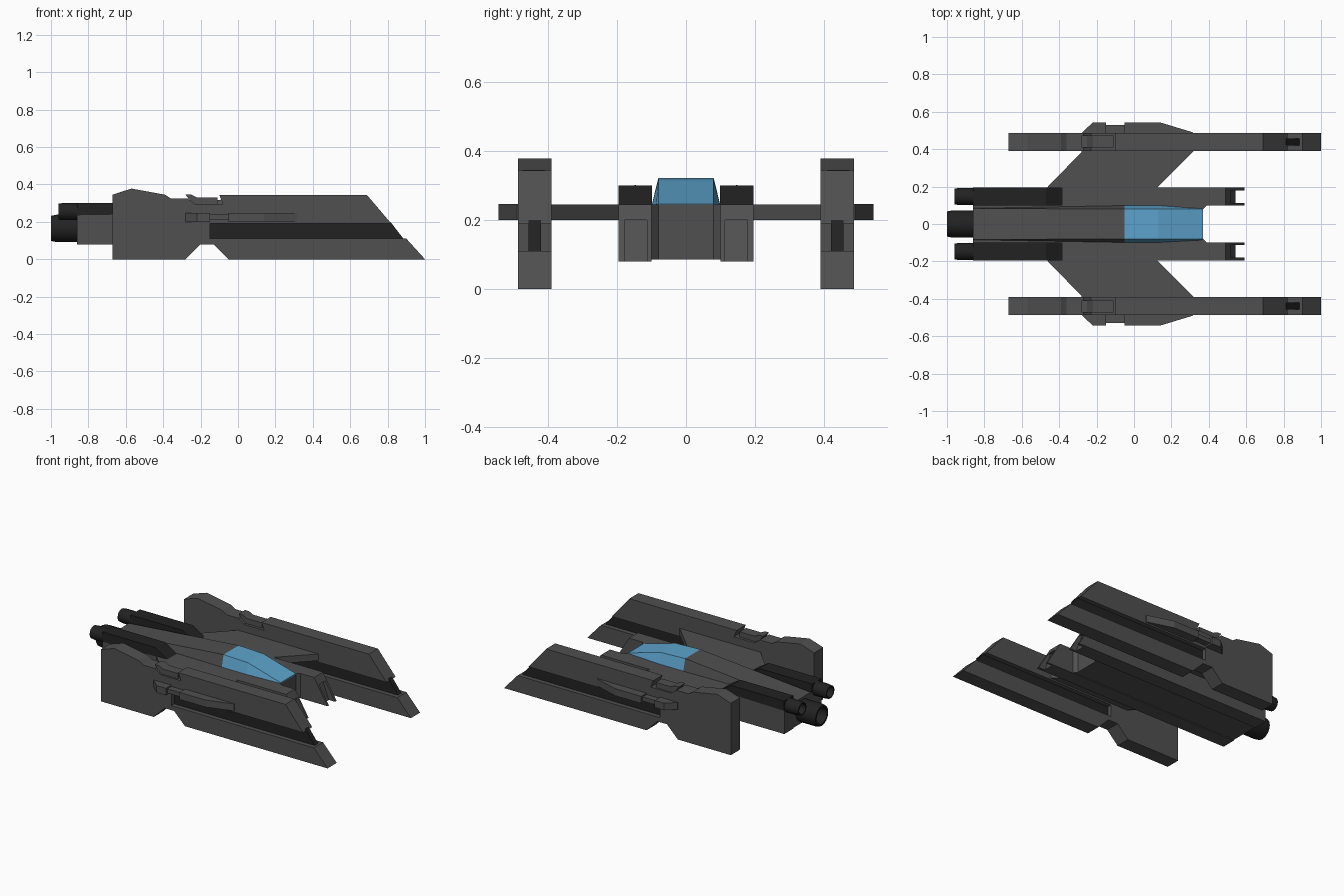
import bpy, bmesh, math
from mathutils import Matrix

if "Cube" in bpy.data.objects:
    bpy.data.objects.remove(bpy.data.objects["Cube"])


def material(name, rgb):
    m = bpy.data.materials.new(name)
    m.diffuse_color = (*rgb, 1)
    m.use_nodes = True
    m.node_tree.nodes["Principled BSDF"].inputs["Base Color"].default_value = m.diffuse_color
    return m


GREY = material("hull_grey", (0.08, 0.08, 0.08))
DARK = material("dark_metal", (0.016, 0.016, 0.016))
BLUE = material("canopy_blue", (0.11, 0.37, 0.61))


def finish(name, bm, mat):
    bmesh.ops.recalc_face_normals(bm, faces=bm.faces)
    me = bpy.data.meshes.new(name)
    bm.to_mesh(me)
    bm.free()
    me.materials.append(mat)
    ob = bpy.data.objects.new(name, me)
    bpy.context.collection.objects.link(ob)
    return ob


def loft(name, rings, mat):
    """Solid joining two rings that have equal point counts."""
    bm = bmesh.new()
    a, b = [[bm.verts.new(p) for p in r] for r in rings]
    n = len(a)
    bm.faces.new(a)
    bm.faces.new(b)
    for i in range(n):
        j = (i + 1) % n
        bm.faces.new((a[i], a[j], b[j], b[i]))
    return finish(name, bm, mat)


def side_prism(name, pts, y0, y1, mat):
    return loft(name, [[(x, y, z) for x, z in pts] for y in (y0, y1)], mat)


def plan_prism(name, pts, z0, z1, s, mat):
    return loft(name, [[(x, s * y, z) for x, y in pts] for z in (z0, z1)], mat)


def nozzle(name, x0, x1, y, z, r, mat, seg=16):
    """Hollow tube along x, open at the rear, lathed from a small profile."""
    prof = [(x1, 0), (x1, r), (x0 + 0.03, r), (x0, r * 0.92),
            (x0, r * 0.75), (x0 + 0.07, r * 0.65), (x0 + 0.07, 0)]
    bm = bmesh.new()
    vs = [bm.verts.new((px, y + pr, z)) for px, pr in prof]
    es = [bm.edges.new(e) for e in zip(vs, vs[1:])]
    bmesh.ops.spin(bm, geom=vs + es, cent=(0, y, z), axis=(1, 0, 0),
                   angle=2 * math.pi, steps=seg)
    bmesh.ops.remove_doubles(bm, verts=bm.verts, dist=1e-4)
    ob = finish(name, bm, mat)
    for p in ob.data.polygons:
        p.use_smooth = abs(p.normal.x) < 0.2
    return ob


# Fuselage with slightly dished nose
plan_prism("fuselage", [(-0.86, -0.1), (0.39, -0.1), (0.37, -0.08),
                        (0.37, 0.08), (0.39, 0.1), (-0.86, 0.1)],
           0.085, 0.245, 1, GREY)


def section(x, base, top, z):
    return [(x, -base, 0.24), (x, base, 0.24), (x, top, z), (x, -top, z)]


# Spine behind the canopy, and canopy in two facets
loft("spine", [section(-0.86, 0.085, 0.083, 0.252),
               section(-0.05, 0.1, 0.08, 0.322)], GREY)
loft("canopy_rear", [section(-0.05, 0.1, 0.08, 0.322),
                     section(0.13, 0.1, 0.08, 0.315)], BLUE)
loft("canopy_front", [section(0.13, 0.1, 0.08, 0.315),
                      section(0.37, 0.087, 0.08, 0.247)], BLUE)
nozzle("main_thruster", -1.0, -0.84, 0, 0.165, 0.073, DARK)

for s, tag in ((1, "left"), (-1, "right")):
    # Inner nacelle with notched, raked intake
    nac = side_prism("nacelle_" + tag, [(-0.86, 0.08), (0.59, 0.08),
                                        (0.49, 0.245), (-0.86, 0.245)],
                     s * 0.1, s * 0.195, GREY)
    cut = side_prism("intake_cutter", [(0.5, 0.2), (0.7, 0.2), (0.7, 0.05), (0.555, 0.05)],
                     s * 0.113, s * 0.178, GREY)
    cut.hide_render = True
    mod = nac.modifiers.new("intake", 'BOOLEAN')
    mod.operation = 'DIFFERENCE'
    mod.solver = 'EXACT'
    mod.object = cut
    bpy.context.view_layer.objects.active = nac
    bpy.ops.object.modifier_apply(modifier=mod.name)
    bpy.data.objects.remove(cut)

    # Upper engine housing and exhaust
    side_prism("engine_housing_" + tag, [(-0.86, 0.235), (-0.38, 0.243),
                                         (-0.47, 0.3), (-0.86, 0.3)],
               s * 0.099, s * 0.196, DARK)
    nozzle("upper_thruster_" + tag, -0.96, -0.84, s * 0.147, 0.255, 0.046, DARK)

    # Swept wing and outboard fairings
    plan_prism("wing_" + tag, [(-0.47, 0.19), (0.12, 0.19), (0.32, 0.39),
                               (0.32, 0.43), (-0.28, 0.43), (-0.28, 0.385)],
               0.2, 0.245, s, GREY)
    plan_prism("rear_fairing_" + tag, [(-0.28, 0.46), (-0.28, 0.487), (-0.22, 0.543),
                                       (-0.15, 0.543), (-0.15, 0.46)],
               0.2, 0.247, s, GREY)
    plan_prism("fairing_link_" + tag, [(-0.15, 0.46), (-0.15, 0.528),
                                       (-0.05, 0.528), (-0.05, 0.46)],
               0.21, 0.238, s, GREY)
    plan_prism("front_fairing_" + tag, [(-0.05, 0.46), (-0.05, 0.543), (0.14, 0.543),
                                        (0.315, 0.49), (0.315, 0.46)],
               0.2, 0.247, s, GREY)

    # Outer pod: rear block, upper and lower prongs as one profile
    side_prism("pod_" + tag, [(-0.67, 0), (-0.28, 0), (-0.2, 0.08), (-0.13, 0.08),
                              (-0.05, 0), (1.0, 0), (0.9, 0.11), (-0.15, 0.11),
                              (-0.15, 0.19), (0.82, 0.19), (0.69, 0.343),
                              (-0.1, 0.343), (-0.08, 0.295), (-0.23, 0.295),
                              (-0.27, 0.325), (-0.36, 0.325), (-0.39, 0.345),
                              (-0.57, 0.378), (-0.67, 0.345)],
               s * 0.39, s * 0.486, GREY)
    side_prism("pod_core_" + tag, [(-0.17, 0.1), (0.892, 0.1), (0.815, 0.2), (-0.17, 0.2)],
               s * 0.42, s * 0.456, DARK)
    # Small latch on the pod top
    side_prism("pod_latch_" + tag, [(-0.24, 0.29), (-0.11, 0.29), (-0.11, 0.33),
                                    (-0.22, 0.33), (-0.25, 0.345), (-0.28, 0.345)],
               s * 0.408, s * 0.474, GREY)
